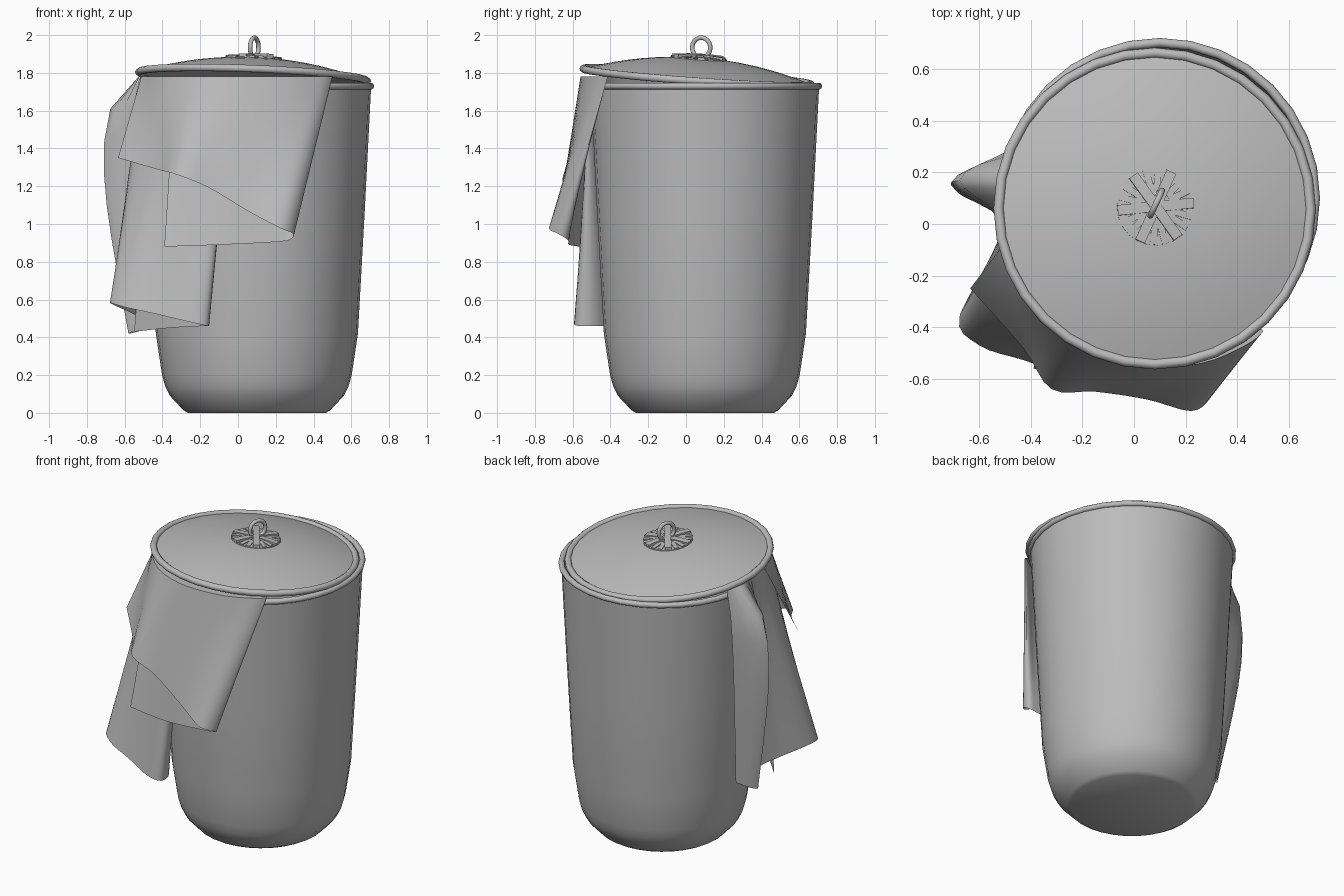
import bpy, math
from mathutils import Vector, Matrix

cube = bpy.data.objects.get("Cube")
if cube:
    bpy.data.objects.remove(cube, do_unlink=True)

grey = bpy.data.materials.new("plain_grey")
grey.use_nodes = True
GREY = (0.5, 0.5, 0.5, 1)
grey.diffuse_color = GREY
grey.node_tree.nodes["Principled BSDF"].inputs["Base Color"].default_value = GREY

AXIS = Vector((0.1, 0.1, 0))
SEGMENTS = 32


def finish(obj, name):
    """Name, colour and smooth a part."""
    obj.name = obj.data.name = name
    obj.data.materials.clear()
    obj.data.materials.append(grey)
    bpy.ops.object.select_all(action="DESELECT")
    obj.select_set(True)
    bpy.context.view_layer.objects.active = obj
    bpy.ops.object.shade_smooth_by_angle(angle=math.radians(40))
    return obj


def mesh_object(name, verts, faces):
    mesh = bpy.data.meshes.new(name)
    mesh.from_pydata(verts, [], faces)
    mesh.update()
    obj = bpy.data.objects.new(name, mesh)
    bpy.context.collection.objects.link(obj)
    return finish(obj, name)


def grid_faces(rows, cols):
    return [(r * cols + c, r * cols + c + 1, (r + 1) * cols + c + 1, (r + 1) * cols + c)
            for r in range(rows - 1) for c in range(cols - 1)]


def lathe(name, profile):
    """Turn a (radius, height) profile around z, capping both ends."""
    verts, faces = [], []
    for radius, z in profile:
        for s in range(SEGMENTS):
            a = math.tau * s / SEGMENTS
            verts.append((radius * math.cos(a), radius * math.sin(a), z))
    for r in range(len(profile) - 1):
        for s in range(SEGMENTS):
            n = (s + 1) % SEGMENTS
            low, high = r * SEGMENTS, (r + 1) * SEGMENTS
            faces.append((low + s, low + n, high + n, high + s))
    faces.append(tuple(reversed(range(SEGMENTS))))
    faces.append(tuple(range(len(verts) - SEGMENTS, len(verts))))
    return mesh_object(name, verts, faces)


def ring(name, major, minor, segments=SEGMENTS):
    bpy.ops.mesh.primitive_torus_add(major_radius=major, minor_radius=minor,
                                     major_segments=segments, minor_segments=10)
    return finish(bpy.context.object, name)


# Basket: tapered wall, rounded foot, hollow inside
basket = lathe("basket_body", [
    (0.365, 0), (0.39, 0.015), (0.46, 0.09), (0.485, 0.14), (0.502, 0.2), (0.535, 0.42),
    (0.57, 1.05), (0.605, 1.73), (0.59, 1.73), (0.55, 1.05), (0.51, 0.42), (0.4, 0.06)])
basket.location = AXIS
basket_rim = ring("basket_rim", 0.603, 0.018)
basket_rim.location = AXIS + Vector((0, 0, 1.73))

# Lid: shallow dome that sits askew on the folded cloth
LID_R = 0.605


def dome(r):
    return 0.1 * (1 - (r / LID_R) ** 2)


STEPS = 8
outer = [(LID_R * (1 - i / STEPS) + 0.001, dome(LID_R * (1 - i / STEPS))) for i in range(STEPS + 1)]
lid_parts = [lathe("lid_dome", [(r, z - 0.012) for r, z in reversed(outer)] + outer),
             ring("lid_rim", LID_R, 0.02),
             lathe("lid_boss", [(0.15, 0.08), (0.15, dome(0.15) + 0.004), (0.01, dome(0) + 0.005)])]


def strap(name, angle, start, end, width, lift):
    """Flat band laid over the dome along one direction."""
    verts, count = [], 7
    for i in range(count):
        x = start + (end - start) * i / (count - 1)
        top = dome(x) + lift
        for y, z in ((-width, 0.08), (-width, top), (width, top), (width, 0.08)):
            verts.append((x, y, z))
    faces = grid_faces(count, 4) + [(3, 2, 1, 0), tuple(range(len(verts) - 4, len(verts)))]
    obj = mesh_object(name, verts, faces)
    obj.data.transform(Matrix.Rotation(angle, 4, "Z"))
    lid_parts.append(obj)


# Woven handle base: three crossing straps with short ones between
for i in range(3):
    strap(f"cross_strap_{i}", math.pi * i / 3 + 0.1, -0.148, 0.148, 0.02, 0.014 + 0.004 * i)
for i in range(6):
    for side in (-1, 1):
        strap(f"short_strap_{i}_{side}", math.tau * (i + 0.5) / 6 + 0.1 + side * 0.16,
              0.06, 0.146, 0.013, 0.009)

# Upright ring handle
handle = ring("handle_ring", 0.053, 0.012, 20)
handle.data.transform(Matrix.Translation((0, 0.01, 0.155)) @ Matrix.Rotation(math.radians(65), 4, "Z")
                      @ Matrix.Rotation(math.pi / 2, 4, "X"))
lid_parts.append(handle)

tilt = (Matrix.Translation((0.08, 0.06, 1.78)) @ Matrix.Rotation(-0.07, 4, "X")
        @ Matrix.Rotation(0.04, 4, "Y"))
for part in lid_parts:
    part.matrix_world = tilt


def spline(points, steps):
    """Smooth curve through all the points."""
    ext = [points[0]] + points + [points[-1]]
    out = []
    for a, b, c, d in zip(ext, ext[1:], ext[2:], ext[3:]):
        for s in range(steps):
            t = s / steps
            out.append(b + (c - a) * t / 2 + (a * 2 - b * 5 + c * 4 - d) * t * t / 2
                       + (b * 3 - a - c * 3 + d) * t ** 3 / 2)
    return out + [points[-1]]


def drape(name, columns, rows=9, steps=4):
    """Cloth hung from the rim: each column is (angle, radius, bulge, hem point)."""
    lines = [[] for _ in range(rows + 1)]
    for angle, radius, bulge, hem in columns:
        a = math.radians(angle)
        out = Vector((math.cos(a), math.sin(a), 0))
        top = AXIS + out * radius + Vector((0, 0, 1.78))
        lines[0].append(top - out * 0.12)
        for r in range(rows):
            t = r / (rows - 1)
            lines[r + 1].append(top.lerp(Vector(hem), t)
                                + out * bulge * math.sin(math.pi * t ** 0.55))
    verts = [p for line in lines for p in spline(line, steps)]
    return mesh_object(name, verts, grid_faces(rows + 1, len(verts) // (rows + 1)))


# Long cloth hanging at the side, doubled back at its front fold
drape("side_cloth", [
    (163, 0.62, 0.03, (-0.46, 0.14, 0.45)),
    (174, 0.63, 0.17, (-0.58, 0.08, 0.42)),
    (186, 0.62, 0.01, (-0.48, -0.02, 0.48)),
    (196, 0.63, 0, (-0.675, -0.35, 0.58)),
    (212, 0.63, 0, (-0.6, -0.47, 0.56)),
    (228, 0.63, 0, (-0.42, -0.53, 0.52)),
    (246, 0.63, 0, (-0.25, -0.59, 0.48)),
    (257, 0.63, 0, (-0.16, -0.57, 0.46)),
    (256, 0.615, 0, (-0.18, -0.46, 0.46)),
    (235, 0.615, 0, (-0.36, -0.32, 0.45)),
    (210, 0.615, 0, (-0.55, -0.13, 0.43))])

# Shorter cloth over the front, folded at its right-hand edge
drape("front_cloth", [
    (228, 0.645, 0, (-0.39, -0.56, 0.88)),
    (257, 0.645, 0, (-0.1, -0.62, 0.89)),
    (290, 0.645, 0, (0.2, -0.62, 0.905)),
    (306, 0.645, 0, (0.28, -0.63, 0.92)),
    (307, 0.655, 0, (0.29, -0.68, 0.95)),
    (300, 0.66, 0, (0.22, -0.725, 0.98)),
    (284, 0.66, 0, (0.05, -0.68, 1.07)),
    (262, 0.66, 0, (-0.15, -0.65, 1.19)),
    (240, 0.66, 0, (-0.32, -0.64, 1.26)),
    (218, 0.65, 0, (-0.43, -0.48, 1.29)),
    (197, 0.64, 0, (-0.635, -0.25, 1.35))])
